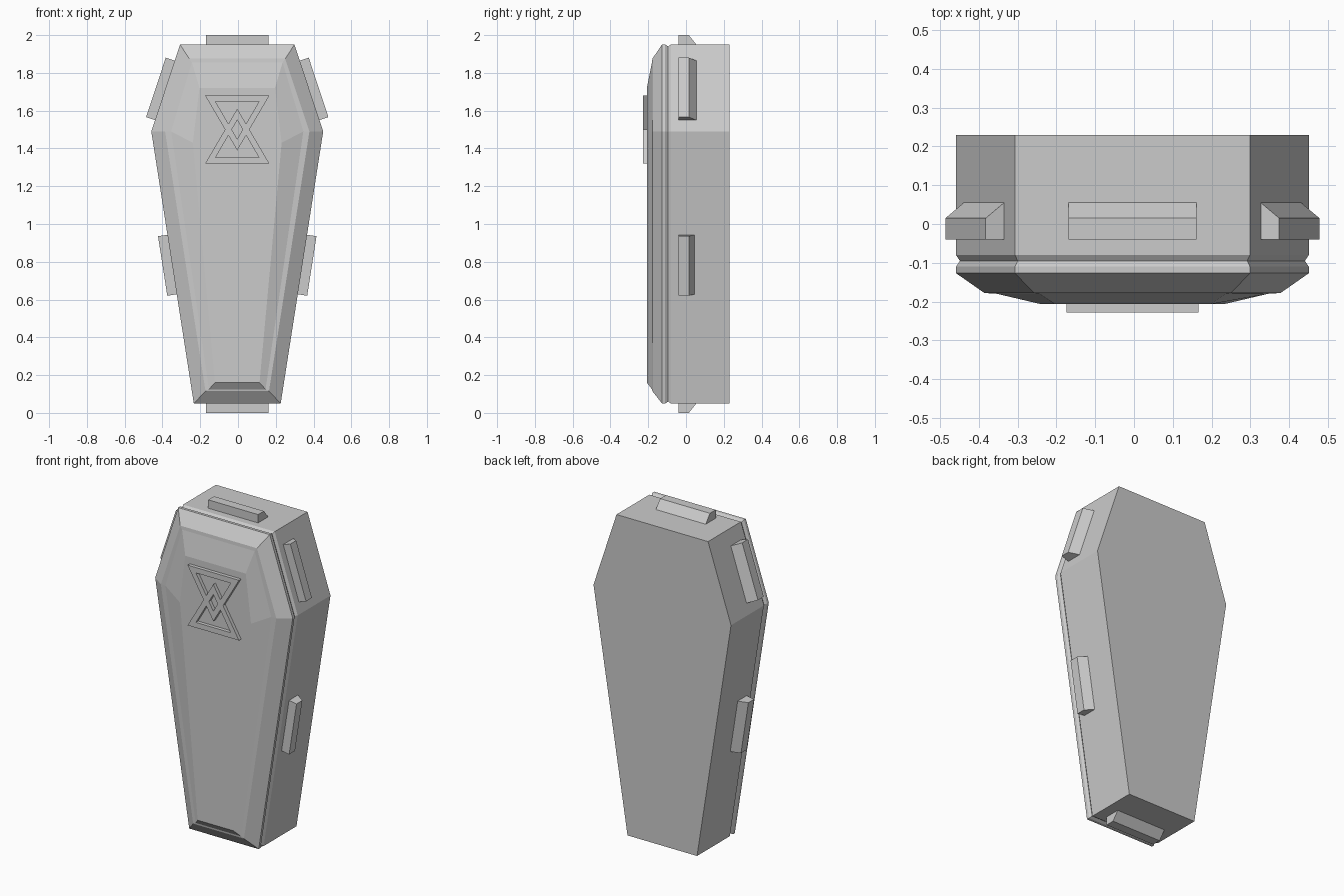
import bpy, bmesh
from mathutils import Vector

if "Cube" in bpy.data.objects:
    bpy.data.objects.remove(bpy.data.objects["Cube"])

CX = -0.004  # slight sideways offset of the whole piece


def make_object(name, verts, faces):
    mesh = bpy.data.meshes.new(name)
    bm = bmesh.new()
    vs = [bm.verts.new(v) for v in verts]
    for f in faces:
        bm.faces.new([vs[i] for i in f])
    bmesh.ops.recalc_face_normals(bm, faces=bm.faces)
    bm.to_mesh(mesh)
    bm.free()
    obj = bpy.data.objects.new(name, mesh)
    bpy.context.collection.objects.link(obj)
    return obj


def loft(name, rings):
    """Join equal-length rings of points and cap both ends."""
    n = len(rings[0])
    verts = [p for r in rings for p in r]
    faces = [[k * n + i, k * n + (i + 1) % n, (k + 1) * n + (i + 1) % n, (k + 1) * n + i]
             for k in range(len(rings) - 1) for i in range(n)]
    faces += [list(range(n)), list(range(len(verts) - n, len(verts)))]
    return make_object(name, verts, faces)


def coffin_ring(y, foot, shoulder, head):
    """Six-sided outline from three (half width, height) pairs."""
    half = [foot, shoulder, head]
    return ([(CX + x, y, z) for x, z in half] +
            [(CX - x, y, z) for x, z in reversed(half)])


full = ((0.23, 0.05), (0.455, 1.49), (0.303, 1.95))
groove = ((0.221, 0.06), (0.445, 1.488), (0.296, 1.94))
rim = ((0.168, 0.115), (0.382, 1.49), (0.254, 1.875))
rim_inner = ((0.15, 0.125), (0.35, 1.49), (0.24, 1.855))
plateau = ((0.118, 0.16), (0.235, 1.43), (0.2, 1.72))

# Box and lid, with the seam groove between them
loft("coffin_box", [coffin_ring(0.23, *full), coffin_ring(-0.08, *full),
                    coffin_ring(-0.095, *groove)])
loft("coffin_lid", [coffin_ring(-0.095, *groove), coffin_ring(-0.11, *full),
                    coffin_ring(-0.127, *full), coffin_ring(-0.178, *rim),
                    coffin_ring(-0.18, *rim_inner), coffin_ring(-0.207, *plateau)])


def handle(name, a, b, out, back=0.055):
    """Bar with a sloped back, running from a to b in the xz plane."""
    d = Vector(out).normalized() * 0.05
    profile = [(-0.04, -0.2), (-0.04, 1), (0.015, 1), (back, 0), (back, -0.2)]
    loft(name, [[(CX + p[0] + d.x * h, y, p[1] + d.y * h) for y, h in profile]
                for p in (a, b)])


# Handles at head, foot and both sides
handle("head_handle", (-0.165, 1.95), (0.165, 1.95), (0, 1))
handle("foot_handle", (-0.165, 0.05), (0.165, 0.05), (0, -1))
for s, side in ((1, "right"), (-1, "left")):
    handle("upper_handle_" + side, (s * 0.435, 1.55), (s * 0.331, 1.865), (s * 0.46, 0.152))
    handle("lower_handle_" + side, (s * 0.321, 0.628), (s * 0.37, 0.943),
           (s * 1.44, -0.227), 0.045)


def triangle_frame(name, flip):
    """Raised triangular frame, mirrored about z = 1.5 when flipped."""
    outer = [(-0.17, 0.18), (0.17, 0.18), (0, -0.11)]
    inner = [(-0.115, 0.148), (0.115, 0.148), (0, -0.05)]
    rings = [[(CX + x, y, 1.5 + flip * z) for x, z in tri]
             for tri, y in ((outer, -0.2), (outer, -0.228), (inner, -0.228), (inner, -0.2))]
    faces = [[k * 3 + i, k * 3 + (i + 1) % 3, (k + 1) % 4 * 3 + (i + 1) % 3, (k + 1) % 4 * 3 + i]
             for k in range(4) for i in range(3)]
    make_object(name, [p for r in rings for p in r], faces)


# Interlaced triangular relief on the lid
triangle_frame("relief_triangle_down", 1)
triangle_frame("relief_triangle_up", -1)
